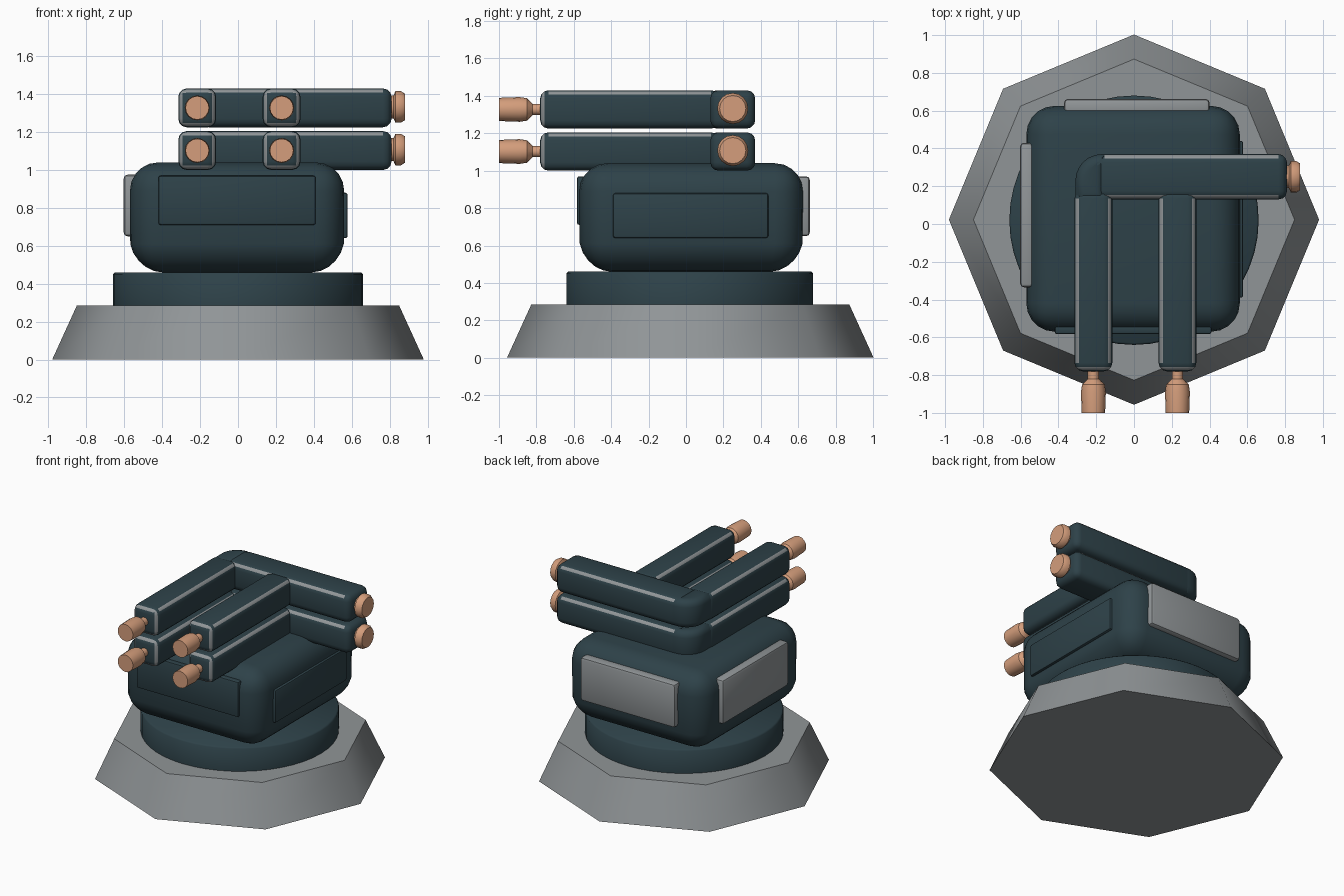
import bpy, bmesh, math
from mathutils import Matrix, Vector

old = bpy.data.objects.get("Cube")
if old:
    bpy.data.objects.remove(old, do_unlink=True)


def material(name, rgb):
    m = bpy.data.materials.new(name)
    m.use_nodes = True
    m.diffuse_color = (*rgb, 1)
    m.node_tree.nodes["Principled BSDF"].inputs["Base Color"].default_value = (*rgb, 1)
    return m


TEAL = material("dark teal", (0.027, 0.054, 0.066))
GREY = material("steel grey", (0.28, 0.30, 0.31))
COPPER = material("copper", (0.66, 0.34, 0.20))


def finish(name, bm, mats, angle=35):
    bmesh.ops.recalc_face_normals(bm, faces=bm.faces)
    mesh = bpy.data.meshes.new(name)
    bm.to_mesh(mesh)
    bm.free()
    for m in mats:
        mesh.materials.append(m)
    ob = bpy.data.objects.new(name, mesh)
    bpy.context.collection.objects.link(ob)
    bpy.ops.object.select_all(action='DESELECT')
    ob.select_set(True)
    bpy.context.view_layer.objects.active = ob
    bpy.ops.object.shade_smooth_by_angle(angle=math.radians(angle))
    return ob


def box_mesh(lo, hi, bevel, segments):
    lo, hi = Vector(lo), Vector(hi)
    bm = bmesh.new()
    bmesh.ops.create_cube(bm, size=1)
    bmesh.ops.scale(bm, vec=hi - lo, verts=bm.verts)
    bmesh.ops.translate(bm, vec=(lo + hi) / 2, verts=bm.verts)
    bmesh.ops.bevel(bm, geom=bm.edges[:], offset=bevel, segments=segments,
                    profile=0.5, affect='EDGES')
    return bm


def box(name, lo, hi, bevel, mat, segments=3):
    return finish(name, box_mesh(lo, hi, bevel, segments), [mat])


def arm(name, lo, hi, axis, end_trim):
    """Rounded square tube whose middle bevel strips are grey."""
    bm = box_mesh(lo, hi, 0.045, 3)
    bmesh.ops.recalc_face_normals(bm, faces=bm.faces)
    for f in bm.faces:
        n = f.normal
        along = abs(n[axis])
        top_strip = along < 0.1 and 0.6 < n.z < 0.8
        end_ring = end_trim and n[axis] < 0 and 0.5 < along < 0.8
        f.material_index = 1 if top_strip or end_ring else 0
    return finish(name, bm, [TEAL, GREY], 30)


def lathe(name, profile, origin, direction, mat, sides=16, angle=35):
    """Revolve (radius, distance) pairs around a direction."""
    bm = bmesh.new()
    rings = []
    for r, d in profile:
        rings.append([bm.verts.new((r * math.cos(i * math.tau / sides),
                                    r * math.sin(i * math.tau / sides), d))
                      for i in range(sides)])
    for a, b in zip(rings, rings[1:]):
        for i in range(sides):
            j = (i + 1) % sides
            bm.faces.new((a[i], a[j], b[j], b[i]))
    bm.faces.new(rings[0])
    bm.faces.new(rings[-1])
    turn = Vector((0, 0, 1)).rotation_difference(Vector(direction)).to_matrix().to_4x4()
    bm.transform(Matrix.Translation(origin) @ turn)
    return finish(name, bm, [mat], angle)


def elbow(name, z0, z1):
    """Corner block with one rounded vertical edge."""
    x0, x1, y0, y1, r = -0.31, -0.15, 0.12, 0.37, 0.14
    outline = [(x0, y0), (x1, y0), (x1, y1)]
    for i in range(7):
        a = math.pi / 2 * (1 + i / 6)
        outline.append((x0 + r + r * math.cos(a), y1 - r + r * math.sin(a)))
    bm = bmesh.new()
    base = bm.faces.new([bm.verts.new((x, y, z0)) for x, y in outline])
    new = bmesh.ops.extrude_face_region(bm, geom=[base])["geom"]
    bmesh.ops.translate(bm, vec=(0, 0, z1 - z0),
                        verts=[v for v in new if isinstance(v, bmesh.types.BMVert)])
    rims = [e for e in bm.edges if abs(e.verts[0].co.z - e.verts[1].co.z) < 0.01]
    bmesh.ops.bevel(bm, geom=rims, offset=0.045, segments=3, profile=0.5, affect='EDGES')
    return finish(name, bm, [TEAL])


# Pedestal and turntable
lathe("pedestal", [(0.98, 0), (0.85, 0.285)], (0, 0.023, 0), (0, 0, 1), GREY, 8, 45)
lathe("turntable", [(0.66, 0.28), (0.66, 0.45), (0.65, 0.46)], (0, 0.02, 0),
      (0, 0, 1), TEAL, 48, 50)

# Rounded housing, drawn in a little towards the bottom
body = box_mesh((-0.57, -0.57, 0.46), (0.56, 0.625, 1.04), 0.15, 5)
for v in body.verts:
    if v.co.z < 0.62:
        s = 1 - 0.05 * (0.62 - v.co.z) / 0.16
        v.co.x *= s
        v.co.y *= s
finish("housing", body, [TEAL])

# Side panels
box("front_panel", (-0.42, -0.583, 0.71), (0.41, -0.53, 0.97), 0.012, TEAL, 2)
box("left_panel", (0.52, -0.39, 0.64), (0.578, 0.44, 0.88), 0.012, TEAL, 2)
box("back_panel", (-0.37, 0.57, 0.65), (0.40, 0.662, 0.97), 0.02, GREY, 2)
box("right_panel", (-0.603, -0.335, 0.65), (-0.52, 0.43, 0.975), 0.02, GREY, 2)

# Two stacked tiers of arms with nozzles
FRONT_NOZZLE = [(0.03, 0), (0.03, 0.06), (0.06, 0.09), (0.066, 0.13), (0.062, 0.24)]
SIDE_NOZZLE = [(0.06, 0), (0.06, 0.02), (0.083, 0.03), (0.083, 0.06), (0.07, 0.08)]
for tier, z0 in (("lower", 1.0), ("upper", 1.225)):
    z1 = z0 + 0.205
    mid = (z0 + z1) / 2
    arm(tier + "_cross_arm", (-0.2, 0.13, z0), (0.81, 0.37, z1), 0, False)
    elbow(tier + "_elbow", z0, z1)
    lathe(tier + "_side_nozzle", SIDE_NOZZLE, (0.80, 0.25, mid + 0.005), (1, 0, 0), COPPER)
    for side, x in (("right", -0.215), ("left", 0.23)):
        label = tier + "_" + side
        arm(label + "_front_arm", (x - 0.1, -0.78, z0), (x + 0.1, 0.18, z1), 1, True)
        lathe(label + "_front_nozzle", FRONT_NOZZLE, (x, -0.76, mid), (0, -1, 0), COPPER)
